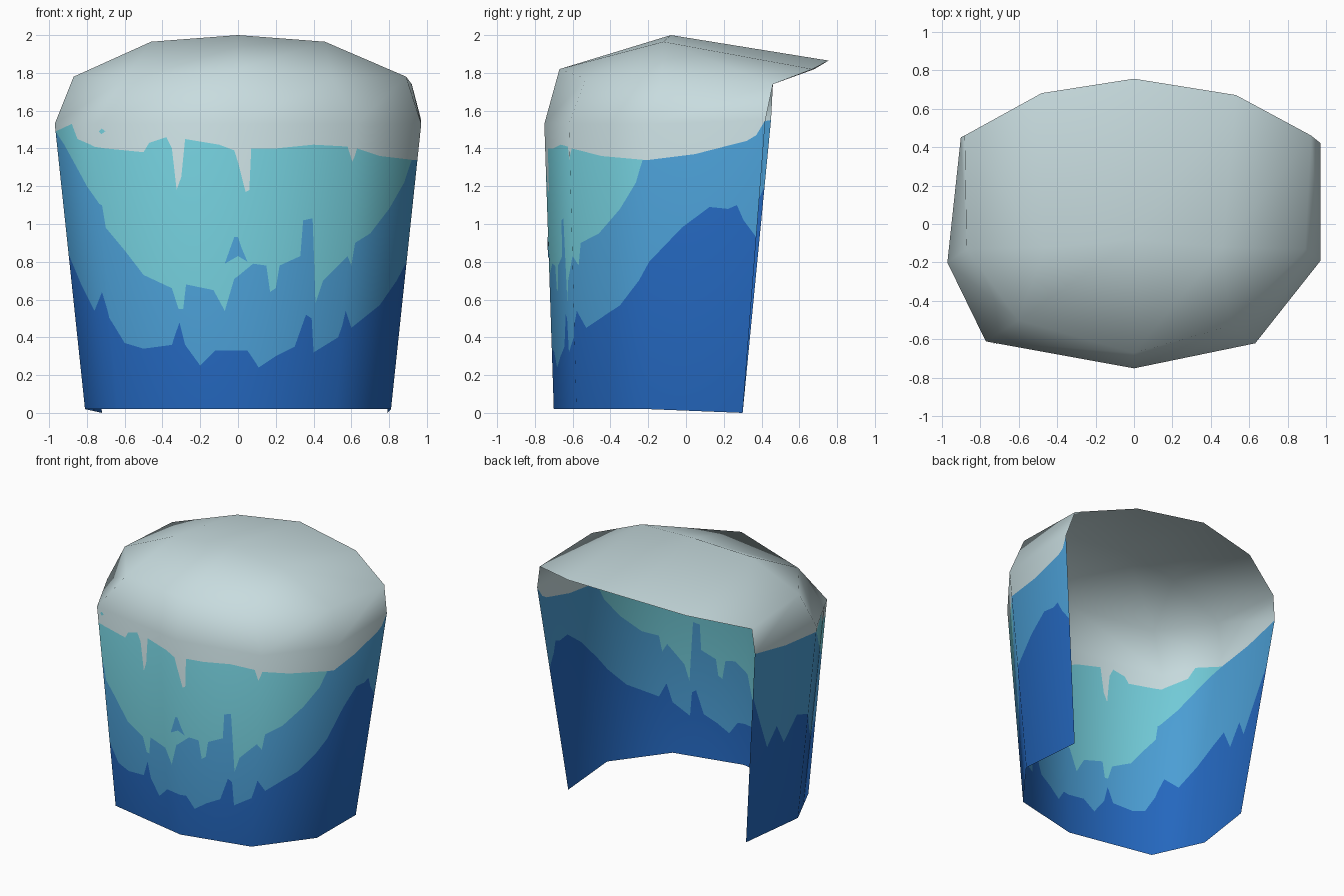
import bpy, bmesh
from mathutils import Vector

if "Cube" in bpy.data.objects:
    bpy.data.objects.remove(bpy.data.objects["Cube"])


def srgb(r, g, b):
    def f(c):
        c /= 255
        return c / 12.92 if c <= 0.04045 else ((c + 0.055) / 1.055) ** 2.4
    return (f(r), f(g), f(b), 1)


def material(name, rgb):
    m = bpy.data.materials.new(name)
    m.diffuse_color = srgb(*rgb)
    m.use_nodes = True
    m.node_tree.nodes["Principled BSDF"].inputs["Base Color"].default_value = m.diffuse_color
    return m


MATS = [material("deep_blue", (36, 103, 190)), material("mid_blue", (75, 158, 212)),
        material("light_teal", (114, 203, 216)), material("pale_frost", (200, 220, 223))]

# Shell columns, running from the left rear edge round the front to the right rear edge
BASE = [(-.72, .30, 0), (-.81, -.2, .02), (-.64, -.57, .02), (0, -.70, .02),
        (.52, -.58, .02), (.81, -.2, .02), (.79, .30, 0)]
RING = [(-.90, .45, 1.55), (-.97, -.2, 1.53), (-.77, -.61, 1.53), (0, -.75, 1.53),
        (.63, -.62, 1.53), (.97, -.19, 1.53), (.97, .42, 1.55)]
SHOULDER = [(-.88, .46, 1.74), (-.87, -.13, 1.78), (-.60, -.50, 1.77), (0, -.67, 1.82),
            (.50, -.53, 1.77), (.89, -.13, 1.78), (.92, .46, 1.74)]
CROWN = [(-.46, -.12, 1.965), (0, -.08, 2.0), (.46, -.12, 1.965)]
LIP = [(-.48, .68, 1.82), (0, .755, 1.865), (.53, .67, 1.82)]
POINTS = [Vector(p) for p in BASE + RING + SHOULDER + CROWN + LIP]
N = 7
wall_faces = [(i, i + 1, N + i + 1, N + i) for i in range(N - 1)]
dome_faces = [(N + i, N + i + 1, 2 * N + i + 1, 2 * N + i) for i in range(N - 1)]
S, C, L = 2 * N, 3 * N, 3 * N + 3
dome_faces += [(S + 1, S + 2, C), (S + 2, S + 3, C + 1, C), (S + 3, S + 4, C + 2, C + 1),
               (S + 4, S + 5, C + 2), (S, S + 1, C, L), (C, C + 1, L + 1, L),
               (C + 1, C + 2, L + 2, L + 1), (C + 2, S + 5, S + 6, L + 2)]

# Smooth normals of the plain low-poly shell
bm = bmesh.new()
bv = [bm.verts.new(p) for p in POINTS]
for f in wall_faces + dome_faces:
    bm.faces.new([bv[i] for i in f])
bm.normal_update()
NORMALS = [v.normal.copy() for v in bv]
bm.free()


def make(name, verts, faces, normals, slots):
    me = bpy.data.meshes.new(name)
    me.from_pydata(verts, [], faces)
    for m in MATS:
        me.materials.append(m)
    for p, s in zip(me.polygons, slots):
        p.material_index = s
        p.use_smooth = True
    me.normals_split_custom_set_from_vertices(normals)
    ob = bpy.data.objects.new(name, me)
    bpy.context.collection.objects.link(ob)
    return ob


# Domed cap
dome = [POINTS[i] for i in range(N, len(POINTS))]
make("domed_cap", dome, [tuple(i - N for i in f) for f in dome_faces],
     NORMALS[N:], [3] * len(dome_faces))


def on_wall(u, z):
    """Point and normal on the wall at column position u and height z."""
    i = min(int(u), N - 2)
    k = u - i
    lo, hi = POINTS[i].lerp(POINTS[i + 1], k), POINTS[N + i].lerp(POINTS[N + i + 1], k)
    t = min(max((z - lo.z) / (hi.z - lo.z), 0), 1)
    nlo, nhi = NORMALS[i].lerp(NORMALS[i + 1], k), NORMALS[N + i].lerp(NORMALS[N + i + 1], k)
    return lo.lerp(hi, t), nlo.lerp(nhi, t).normalized()


def column_of(x, z):
    """Column position on the front half of the wall for a given x and height."""
    xs = [on_wall(i, z)[0].x for i in range(1, 6)]
    for i in range(4):
        if x <= xs[i + 1] or i == 3:
            return min(max(1 + i + (x - xs[i]) / (xs[i + 1] - xs[i]), 1.01), 4.99)


def border(left, front, right):
    pts = left + [(column_of(x, z), z) for x, z in front] + right
    return sorted(pts, key=lambda p: p[0])


def height(table, u):
    for (a, za), (b, zb) in zip(table, table[1:]):
        if u <= b:
            return za if b - a < 1e-6 else za + (zb - za) * (u - a) / (b - a)
    return table[-1][1]


# Dripping colour borders: side parts by column position, front parts by x
deep = border(
    [(0, 1.2), (.15, .95), (.3, .72), (.45, .86), (.6, .7), (.8, .88), (1, .84)],
    [(-.83, .68), (-.76, .54), (-.72, .64), (-.69, .54), (-.6, .37), (-.5, .34), (-.35, .36),
     (-.31, .48), (-.28, .36), (-.2, .25), (-.12, .33), (.05, .33), (.11, .24), (.2, .3),
     (.3, .35), (.36, .52), (.39, .5), (.4, .32), (.53, .4), (.57, .54), (.6, .45),
     (.75, .57), (.84, .70)],
    [(5, .8), (5.3, .98), (5.55, 1.09), (5.72, 1.08), (5.8, 1.1), (5.87, 1.02), (6, .93)])
mid = border(
    [(0, 1.55), (1, 1.5)],
    [(-.92, 1.42), (-.8, 1.2), (-.72, 1.1), (-.7, .98), (-.6, .86), (-.5, .73), (-.35, .66),
     (-.315, .55), (-.29, .55), (-.275, .68), (-.13, .65), (-.07, .54), (-.02, .71), (.08, .79),
     (.15, .78), (.17, .64), (.2, .66), (.22, .78), (.33, .83), (.345, 1.02), (.395, 1.03),
     (.41, .58), (.45, .70), (.5, .75), (.58, .83), (.6, .78), (.62, .9), (.7, .95),
     (.8, 1.08), (.88, 1.22), (.925, 1.36)],
    [(5, 1.4), (6, 1.55)])
frost = border(
    [(0, 1.55), (.5, 1.5), (1, 1.49)],
    [(-.88, 1.53), (-.85, 1.45), (-.78, 1.42), (-.7, 1.40), (-.5, 1.38), (-.47, 1.43),
     (-.38, 1.46), (-.35, 1.4), (-.325, 1.18), (-.30, 1.25), (-.28, 1.45), (-.1, 1.42),
     (-.02, 1.39), (.04, 1.17), (.06, 1.18), (.07, 1.40), (.2, 1.40), (.4, 1.42),
     (.58, 1.41), (.605, 1.33), (.63, 1.40), (.75, 1.36), (.92, 1.34)],
    [(5, 1.34), (5.4, 1.37), (5.85, 1.44), (5.93, 1.47), (6, 1.55)])

# Curved wall, cut along the colour borders
us = sorted({round(p[0], 4) for t in (deep, mid, frost) for p in t} | set(range(N)))
verts, normals, faces, slots, cache = [], [], [], [], {}


def vertex(u, z):
    p, n = on_wall(u, z)
    key = tuple(round(c, 5) for c in p)
    if key not in cache:
        cache[key] = len(verts)
        verts.append(p)
        normals.append(n)
    return cache[key]


def levels(u):
    top = height(frost, u)
    m = min(height(mid, u), top)
    return [vertex(u, z) for z in (-1, min(height(deep, u), m), m, top, 9)]


for a, b in zip(us, us[1:]):
    la, lb = levels(a), levels(b)
    for k in range(4):
        f = list(dict.fromkeys((la[k], lb[k], lb[k + 1], la[k + 1])))
        if len(f) > 2:
            faces.append(f)
            slots.append(k)
make("curved_wall", verts, faces, normals, slots)


# Small stray patches lying on the wall
def patch(name, outline, slot):
    pn = [on_wall(column_of(x, z), z) for x, z in outline]
    make(name, [p + n * .004 for p, n in pn], [tuple(range(len(pn)))], [n for _, n in pn], [slot])


patch("blue_splash_left", [(-.07, .79), (0, .83), (0, .93), (-.02, .93)], 1)
patch("blue_splash_right", [(0, .83), (.05, .80), (.02, .87), (0, .93)], 1)
patch("teal_fleck", [(-.735, 1.49), (-.72, 1.475), (-.70, 1.49), (-.72, 1.505)], 2)
